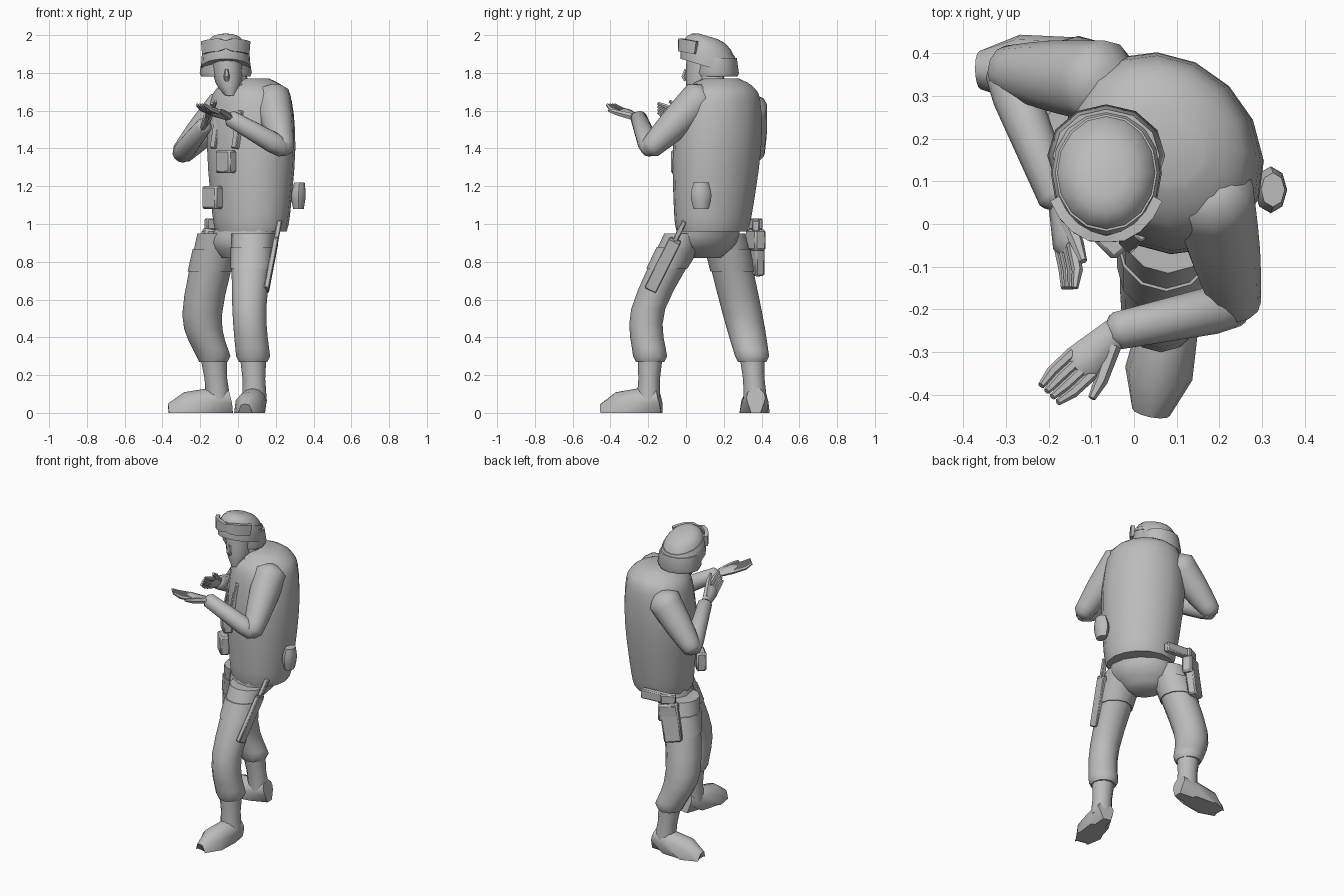
import bpy
import bmesh
from math import cos, sin, pi, radians
from mathutils import Vector

default_cube = bpy.data.objects.get("Cube")
if default_cube:
    bpy.data.objects.remove(default_cube, do_unlink=True)

GREY = (0.5, 0.5, 0.5, 1)
material = bpy.data.materials.new("plain grey")
material.use_nodes = True
material.diffuse_color = GREY
material.node_tree.nodes["Principled BSDF"].inputs["Base Color"].default_value = GREY

UP = Vector((0, 0, 1))
ACROSS = Vector((1, 0, 0))
CHEST = Vector((1, -1, 0)).normalized()      # the upper body is turned to its right
FORWARD = Vector((-1, -1, 0)).normalized()


def station(point, radius):
    return Vector((point.x, point.y, point.z, radius))


def smooth(stations, steps=3):
    """Pass a rounded curve through the given stations."""
    path = [Vector(s) for s in stations]
    ends = [path[0]] + path + [path[-1]]
    result = []
    for before, start, end, after in zip(ends, ends[1:], ends[2:], ends[3:]):
        for step in range(steps):
            t = step / steps
            pull_in, pull_out = (end - before) / 2, (after - start) / 2
            gap = end - start
            result.append(start + pull_in * t + (gap * 3 - pull_in * 2 - pull_out) * t * t
                          + (pull_in + pull_out - gap * 2) * t * t * t)
    return result + [path[-1]]


def dome_ends(path):
    """Close a limb with a smaller ring beyond each end."""
    first, last = path[0], path[-1]
    out_first = (first.xyz - path[1].xyz).normalized() * first.w / 2
    out_last = (last.xyz - path[-2].xyz).normalized() * last.w / 2
    return ([station(first.xyz + out_first, first.w / 2)] + path
            + [station(last.xyz + out_last, last.w / 2)])


def sweep(name, path, side=ACROSS, normal=None, ratio=1, sides=12, sole=False):
    """Skin rings along a path; ratio is depth over width."""
    bm = bmesh.new()
    path = [Vector(s) for s in path]
    grow, turn = (2 ** 0.5, pi / 4) if sides == 4 else (1, 0)
    rings = []
    for i, here in enumerate(path):
        ahead, behind = path[min(i + 1, len(path) - 1)], path[max(i - 1, 0)]
        axis = (normal or (ahead.xyz - behind.xyz)).normalized()
        u = (side - axis * side.dot(axis)).normalized()
        v = axis.cross(u) * ratio
        ring = []
        for k in range(sides):
            a = 2 * pi * k / sides + turn
            p = here.xyz + (u * cos(a) + v * sin(a)) * here.w * grow
            if sole and p.z < 0.04:
                p.z = 0
            ring.append(bm.verts.new(p))
        rings.append(ring)
    for low, high in zip(rings, rings[1:]):
        for k in range(sides):
            j = (k + 1) % sides
            bm.faces.new((low[k], low[j], high[j], high[k]))
    bm.faces.new(rings[0])
    bm.faces.new(rings[-1])
    bmesh.ops.recalc_face_normals(bm, faces=bm.faces)
    mesh = bpy.data.meshes.new(name)
    bm.to_mesh(mesh)
    bm.free()
    mesh.materials.append(material)
    part = bpy.data.objects.new(name, mesh)
    bpy.context.collection.objects.link(part)
    bpy.ops.object.select_all(action="DESELECT")
    part.select_set(True)
    bpy.context.view_layer.objects.active = part
    bpy.ops.object.shade_smooth_by_angle(angle=radians(50))
    return part


def box(name, start, end, wide, ratio, side):
    """Bevelled box running from start to end."""
    ends = [station(Vector(start), wide), station(Vector(end), wide)]
    part = sweep(name, ends, side, ratio=ratio, sides=4)
    bevel = part.modifiers.new("soft edges", "BEVEL")
    bevel.width = wide * ratio / 3
    bevel.segments = 1


def leg(name, hip, knee, cuff, heel, toe, knee_size):
    """Trouser leg with a tight hem, then boot shaft and foot. Returns the leg rings."""
    hip, knee, cuff, heel, toe = (Vector(p) for p in (hip, knee, cuff, heel, toe))
    rings = smooth([station(hip, 0.115), station(knee, knee_size), station(cuff, 0.09)], 4)
    hem = station(cuff - UP * 0.03, 0.075)
    sweep(f"{name}_trouser_leg", rings + [hem], normal=UP)
    ankle = heel.lerp(toe, 0.2) + UP * 0.06
    shaft = [station(cuff, 0.07), station(cuff.lerp(ankle, 0.5), 0.06), station(ankle, 0.065)]
    sweep(f"{name}_boot_shaft", shaft, normal=UP, ratio=0.95)
    foot = [station(heel.lerp(toe, t) + UP * 0.08 * (1 - t), width)
            for t, width in ((0, 0.05), (0.3, 0.07), (0.7, 0.08), (1, 0.045))]
    sweep(f"{name}_boot_foot", foot, UP.cross(toe - heel), ratio=1.1, sole=True)
    return rings


def leg_strap(name, rings):
    sweep(name, [station(r.xyz, r.w * 1.06) for r in rings], normal=UP)


def arm(name, shoulder, elbow, wrist, tip, spread):
    """Upper sleeve, forearm sleeve, palm, four fingers and a thumb."""
    shoulder, elbow, wrist, tip = (Vector(p) for p in (shoulder, elbow, wrist, tip))
    middle, palm = shoulder.lerp(elbow, 0.55), wrist.lerp(tip, 0.5)
    spread = spread.normalized()
    upper = smooth([station(shoulder, 0.1), station(middle, 0.083), station(elbow, 0.058)])
    sweep(f"{name}_upper_arm", dome_ends(upper))
    sweep(f"{name}_forearm", dome_ends([station(elbow, 0.05),
          station(elbow.lerp(wrist, 0.2), 0.056), station(wrist, 0.044)]), UP)
    hand = smooth([station(wrist, 0.034), station(palm, 0.048)])
    sweep(f"{name}_palm", dome_ends(hand), spread, ratio=0.5, sides=8)
    curl = spread.cross(tip - wrist).normalized() * 0.012
    curl = curl if curl.z > 0 else -curl
    for i in range(4):
        shift = spread * (i - 1.5) * 0.023
        finger = [station(palm + shift, 0.014), station(palm.lerp(tip, 0.6) + shift, 0.013),
                  station(tip + shift * 0.8 + curl, 0.008)]
        sweep(f"{name}_finger_{i + 1}", finger, spread, sides=6)
    thumb = [station(wrist.lerp(palm, 0.3) + spread * 0.02, 0.02),
             station(palm + spread * 0.06, 0.016),
             station(palm.lerp(tip, 0.4) + spread * 0.075, 0.009)]
    sweep(f"{name}_thumb", thumb, sides=6)


# Jacket leaning back slightly as it rises, collar and pelvis
jacket = [(0.07, 0.14 + (z - 1) * 0.06, z, width) for z, width in (
    (0.96, 0.2), (1.05, 0.22), (1.4, 0.25), (1.65, 0.23), (1.73, 0.18), (1.77, 0.1))]
sweep("jacket", smooth(jacket), CHEST, UP, 0.87, 16)
sweep("collar", [(0.03, 0.13, 1.6, 0.13), (0, 0.12, 1.74, 0.08)], CHEST, UP)
sweep("pelvis", smooth([(0, 0.1, 0.82, 0.1), (0.02, 0.11, 0.9, 0.19), (0.05, 0.12, 1, 0.19)]),
      CHEST, UP, 0.7)

# Legs: the left steps forward, the right trails and points sideways
left_leg = leg("left", (0.08, 0, 0.95), (0.06, -0.2, 0.55), (0.08, -0.19, 0.3),
               (0.1, -0.14, 0), (0.04, -0.44, 0), 0.09)
right_leg = leg("right", (-0.1, 0.2, 0.95), (-0.19, 0.3, 0.52), (-0.13, 0.35, 0.3),
                (-0.04, 0.37, 0), (-0.36, 0.36, 0), 0.105)
leg_strap("left_knife_strap", left_leg[1:3])
leg_strap("right_holster_strap", right_leg[1:3])

# Arms: the left palm is held flat, the right hand on edge
arm("left", (0.18, 0.08, 1.67), (0.24, -0.19, 1.4), (-0.04, -0.25, 1.56),
    (-0.2, -0.4, 1.62), CHEST)
arm("right", (-0.07, 0.33, 1.62), (-0.3, 0.36, 1.37), (-0.18, 0.06, 1.52),
    (-0.14, -0.15, 1.61), ACROSS + UP * 2)

# Head
sweep("neck", [(0.02, 0.16, 1.64, 0.07), (-0.04, 0.12, 1.84, 0.065)])
sweep("face", smooth([(-0.04, 0.04, 1.68, 0.028), (-0.05, 0.08, 1.75, 0.07),
                      (-0.06, 0.1, 1.88, 0.085)]), normal=UP, ratio=1.15)
sweep("nose", [(-0.06, 0, 1.82, 0.008), (-0.06, -0.01, 1.78, 0.016),
               (-0.06, 0, 1.76, 0.012)], sides=6)
box("mouth", (-0.08, 0.02, 1.73), (-0.03, 0.02, 1.73), 0.012, 0.6, UP)

# Helmet: a dome on a tilted rim, with a skirt round the ears and nape
TILT = Vector((0, 0.3, 1)).normalized()
RIM = Vector((-0.065, 0.12, 1.85))


def helmet_ring(angle, grow=1):
    a = radians(angle)
    return station(RIM + UP * sin(a) * 0.145, 0.13 * cos(a) ** 0.6 * grow)


sweep("helmet", [station(RIM - UP * 0.02, 0.13)] + [helmet_ring(a) for a in range(0, 90, 16)],
      normal=TILT, ratio=1.2, sides=16)
sweep("goggle_strap", [helmet_ring(a, 1.03) for a in (24, 35)], normal=TILT, ratio=1.2, sides=16)
NAPE = RIM + Vector((0, 0.04, 0))
sweep("helmet_skirt", [station(NAPE - UP * 0.07, 0.13), station(NAPE - UP * 0.05, 0.138),
                       station(NAPE + UP * 0.03, 0.125)], normal=UP, ratio=0.87)
goggles = []
for step in range(9):
    a = radians(205 + step * 130 / 8)
    offset = Vector((cos(a) * 0.13, sin(a) * 0.155, 0.07 - sin(a) * 0.03))
    goggles.append(station(RIM + offset, 0.022 if step == 4 else 0.034))
sweep("goggles", goggles, UP, ratio=0.35, sides=4)
CHIN = Vector((-0.04, 0.03, 1.68))
for name, way in (("right", -1), ("left", 1)):
    ear = RIM + ACROSS * way * 0.085
    cheek = ear.lerp(CHIN, 0.6) + ACROSS * way * 0.02
    sweep(f"{name}_chin_strap", [station(p, 0.008) for p in (ear, cheek, CHIN)], sides=6)

# Vest front: two pouches and a pair of straps
BODY = Vector((0.07, 0.15, 0))
for name, shift, low in (("upper", 0.03, 1.27), ("lower", -0.07, 1.08)):
    spot = BODY + FORWARD * 0.22 + CHEST * shift + UP * low
    box(f"{name}_chest_pouch", spot, spot + UP * 0.12, 0.055, 0.55, CHEST)
for name, way in (("right", -1), ("left", 1)):
    seam = BODY + FORWARD * 0.2 + CHEST * way * 0.08 + UP * 1.4
    box(f"{name}_vest_strap", seam, seam + UP * 0.2 - FORWARD * 0.04, 0.02, 0.7, CHEST)
hip_pouch = smooth([(0.32, 0.08, 1.08, 0.04), (0.32, 0.08, 1.15, 0.055),
                    (0.325, 0.08, 1.22, 0.04)])
sweep("hip_pouch", hip_pouch, Vector((0, 1, 0)), UP, 0.7, 8)

# Knife on the left thigh
BLADE = Vector((0, 1, -0.4))
SHEATH_TIP, SHEATH_MOUTH = Vector((0.15, -0.19, 0.65)), Vector((0.2, -0.06, 0.91))
along = SHEATH_MOUTH - SHEATH_TIP
box("knife_sheath", SHEATH_TIP, SHEATH_MOUTH, 0.034, 0.4, BLADE)
box("knife_guard", SHEATH_MOUTH - BLADE * 0.03, SHEATH_MOUTH + BLADE * 0.03, 0.012, 1, along)
box("knife_handle", SHEATH_MOUTH, SHEATH_MOUTH + along * 0.4, 0.013, 1, BLADE)

# Holster and pistol on the right thigh
OUTER = Vector((2, 1, 0))
HOLSTER = Vector((-0.13, 0.37, 0.97))
box("holster", HOLSTER - Vector((0.04, 0, 0.24)), HOLSTER, 0.055, 0.5, OUTER)
box("holster_flap", HOLSTER - UP * 0.11, HOLSTER, 0.06, 0.55, OUTER)
box("pistol_slide", HOLSTER, HOLSTER + UP * 0.06, 0.045, 0.45, OUTER)
box("pistol_grip", HOLSTER + UP * 0.03, HOLSTER + ACROSS * 0.19 + UP * 0.02, 0.03, 0.7, UP)
